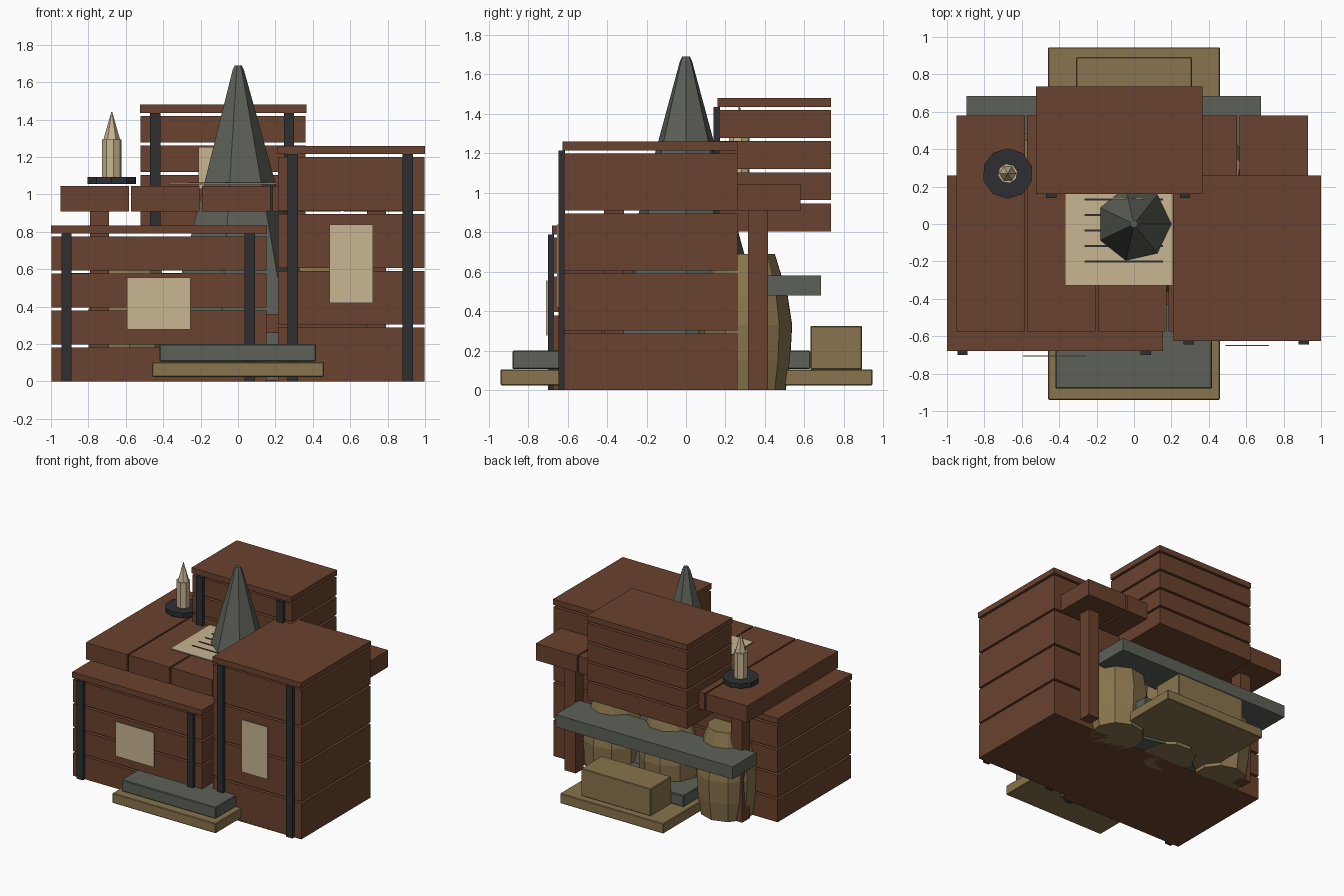
import bpy, bmesh, math
from mathutils import Vector

if "Cube" in bpy.data.objects:
    bpy.data.objects.remove(bpy.data.objects["Cube"])


def mat(name, r, g, b):
    lin = [((c / 255 + 0.055) / 1.055) ** 2.4 for c in (r, g, b)]
    m = bpy.data.materials.new(name)
    m.diffuse_color = (*lin, 1)
    m.use_nodes = True
    m.node_tree.nodes["Principled BSDF"].inputs["Base Color"].default_value = m.diffuse_color
    return m


BROWN = mat("brown wood", 106, 66, 46)
BLACK = mat("black iron", 46, 47, 49)
CREAM = mat("cream paper", 200, 181, 146)
GREY = mat("grey stone", 92, 97, 87)
TAN = mat("tan cloth", 137, 116, 77)


def finish(name, bm, m):
    bmesh.ops.recalc_face_normals(bm, faces=bm.faces)
    me = bpy.data.meshes.new(name)
    bm.to_mesh(me)
    bm.free()
    me.materials.append(m)
    ob = bpy.data.objects.new(name, me)
    bpy.context.collection.objects.link(ob)
    return ob


def box(name, m, x, y, z, bevel=0):
    """Box from (min, max) ranges on each axis."""
    bm = bmesh.new()
    bmesh.ops.create_cube(bm, size=1)
    for v in bm.verts:
        v.co = Vector([r[0] if c < 0 else r[1] for c, r in zip(v.co, (x, y, z))])
    if bevel:
        bmesh.ops.bevel(bm, geom=bm.edges[:], offset=bevel, segments=1, affect='EDGES')
    return finish(name, bm, m)


def lathe(name, m, centre, sides, profile, phase=0):
    """Flat-faced turned shape from (radius, height) pairs, with closed ends."""
    bm = bmesh.new()
    rings = []
    for r, z in profile:
        rings.append([bm.verts.new((centre[0] + r * math.cos(phase + 2 * math.pi * i / sides),
                                    centre[1] + r * math.sin(phase + 2 * math.pi * i / sides), z))
                      for i in range(sides)])
    for a, b in zip(rings, rings[1:]):
        for i in range(sides):
            j = (i + 1) % sides
            bm.faces.new((a[i], a[j], b[j], b[i]))
    bm.faces.new(rings[0])
    bm.faces.new(rings[-1])
    return finish(name, bm, m)


def crate(name, x, y, z, boards):
    """Stacked boards with gaps, a lid, two iron straps and a paper label."""
    gap, lid, inset = 0.016, 0.045, 0.006
    step = (z[1] - lid - z[0]) / boards
    for i in range(boards):
        b = z[0] + i * step
        box(f"{name}_board_{i + 1}", BROWN, (x[0] + inset / 2, x[1] - inset / 2),
            (y[0] + inset, y[1]), (b, b + step - gap))
    box(f"{name}_lid", BROWN, x, y, (z[1] - lid, z[1]))
    for side, sx in (("left", x[0] + 0.055), ("right", x[1] - 0.12)):
        box(f"{name}_strap_{side}", BLACK, (sx, sx + 0.055),
            (y[0] - 0.02, y[0] + 0.012), (z[0], z[1] - lid))
    cx, cz = (x[0] + x[1]) / 2, (z[0] + z[1]) / 2
    w, h = (x[1] - x[0]) * 0.147, (z[1] - z[0]) / 6
    box(f"{name}_label", CREAM, (cx - w, cx + w), (y[0] - 0.028, y[0] - 0.022), (cz - h, cz + h))


# Crates
crate("low_crate", (-1, 0.155), (-0.68, 0.26), (0, 0.835), 4)
crate("tall_crate", (0.21, 1), (-0.625, 0.26), (0, 1.26), 4)
crate("upper_crate", (-0.525, 0.365), (0.16, 0.735), (0.805, 1.48), 4)
box("floor_board", BROWN, (-0.99, 0.99), (-0.62, 0.255), (0, 0.008))

# Table with plank top, legs and stretchers
for i in range(5):
    px = -0.95 + i * 0.3785
    box(f"table_plank_{i + 1}", BROWN, (px, px + 0.366), (-0.575, 0.58), (0.91, 1.045))
for sx in (-1, 1):
    for sy in (-1, 1):
        cx, cy = sx * 0.74, sy * 0.365
        box("table_leg", BROWN, (cx - 0.05, cx + 0.05), (cy - 0.05, cy + 0.05), (0, 0.91))
box("table_stretcher", BROWN, (-0.69, 0.69), (-0.43, -0.36), (0.26, 0.36))

# Written sheet on the table
box("paper_sheet", CREAM, (-0.37, 0.208), (-0.33, 0.26), (1.052, 1.06))
for i in range(5):
    ly = 0.13 - i * 0.0825
    box(f"ink_line_{i + 1}", BLACK, (-0.265, 0.155), (ly - 0.005, ly + 0.005), (1.058, 1.064))

# Tall seven-sided cone
lathe("stone_cone", GREY, (0, 0), 7,
      [(0.495, 0.002), (0.2, 1.06), (0.032, 1.665), (0.02, 1.69)])

# Candle on a dish
C = (-0.675, 0.27)
lathe("candle_dish", BLACK, C, 10, [(0.135, 1.055), (0.135, 1.092)], 0.3)
lathe("candle_stick", CREAM, C, 8, [(0.053, 1.09), (0.053, 1.295)], 0.2)
lathe("candle_tip", CREAM, C, 6, [(0.044, 1.295), (0.002, 1.442)])

# Sacks under the shelf
for i in range(3):
    lathe(f"sack_{i + 1}", TAN, (-0.58 + i * 0.5, 0.3), 10,
          [(0.205, 0), (0.228, 0.15), (0.238, 0.33), (0.215, 0.48), (0.19, 0.56), (0.15, 0.69)],
          math.pi / 10 + i * 0.25)

# Rear shelf
box("rear_shelf", GREY, (-0.895, 0.68), (0.385, 0.685), (0.48, 0.58))

# Stepped plinth and rear block
box("plinth_base", TAN, (-0.46, 0.46), (-0.94, 0.945), (0.025, 0.105), 0.005)
box("plinth_step", GREY, (-0.42, 0.417), (-0.88, 0.63), (0.108, 0.2), 0.005)
box("rear_block", TAN, (-0.31, 0.31), (0.63, 0.892), (0.105, 0.325), 0.005)
